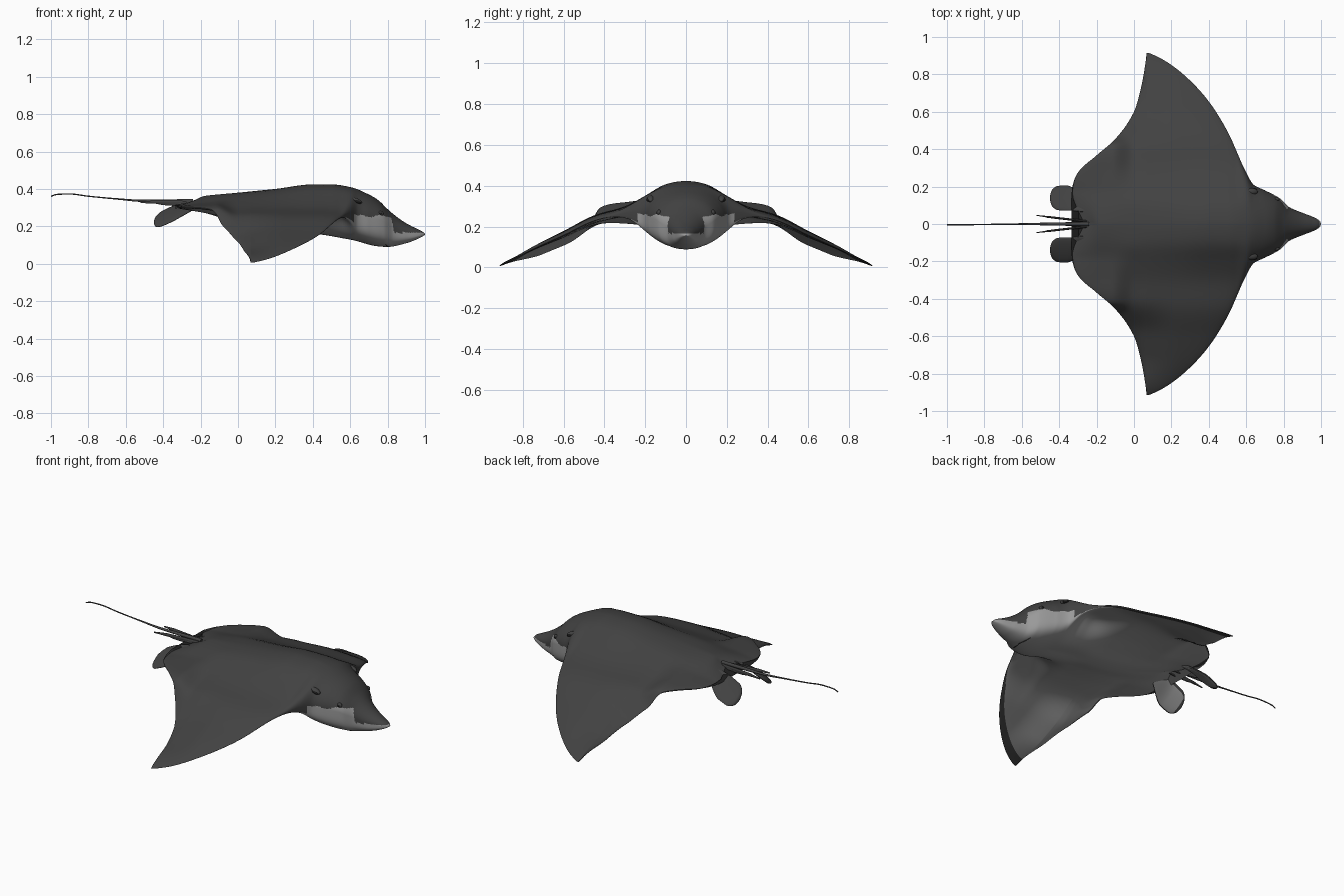
import bpy, bmesh, math
from mathutils import Vector

if "Cube" in bpy.data.objects:
    bpy.data.objects.remove(bpy.data.objects["Cube"])


def material(name, v):
    m = bpy.data.materials.new(name)
    m.diffuse_color = (v, v, v, 1)
    m.use_nodes = True
    m.node_tree.nodes["Principled BSDF"].inputs["Base Color"].default_value = m.diffuse_color
    return m


DARK = material("dark grey skin", 0.054)
LIGHT = material("pale underside", 0.32)
BLACK = material("black", 0.012)


def smooth(a, b, x):
    t = min(1, max(0, (x - a) / (b - a)))
    return t * t * (3 - 2 * t)


def curve(pts):
    """Smooth monotone interpolation through (x, value) points."""
    d = [(q[1] - p[1]) / (q[0] - p[0]) for p, q in zip(pts, pts[1:])]
    m = [d[0]] + [2 * a * b / (a + b) if a * b > 0 else 0 for a, b in zip(d, d[1:])] + [d[-1]]

    def f(x):
        x = min(pts[-1][0], max(pts[0][0], x))
        i = 0
        while i < len(pts) - 2 and x > pts[i + 1][0]:
            i += 1
        (x0, y0), (x1, y1) = pts[i], pts[i + 1]
        h = x1 - x0
        t = (x - x0) / h
        return (y0 * (1 + 2 * t) * (1 - t) ** 2 + h * m[i] * t * (1 - t) ** 2
                + y1 * t * t * (3 - 2 * t) + h * m[i + 1] * t * t * (t - 1))
    return f


def loft(name, rings, mats, rule=None):
    """Skin a list of closed rings; rule(centre, normal) picks the material."""
    bm = bmesh.new()
    vs = [[bm.verts.new(p) for p in r] for r in rings]
    n = len(vs[0])
    for a, b in zip(vs, vs[1:]):
        for j in range(n):
            bm.faces.new((a[j], a[(j + 1) % n], b[(j + 1) % n], b[j]))
    bm.faces.new(vs[0])
    bm.faces.new(vs[-1])
    bmesh.ops.recalc_face_normals(bm, faces=bm.faces)
    if rule:
        bm.normal_update()
        for f in bm.faces:
            f.material_index = rule(f.calc_center_median(), f.normal)
    me = bpy.data.meshes.new(name)
    bm.to_mesh(me)
    bm.free()
    for m in mats:
        me.materials.append(m)
    ob = bpy.data.objects.new(name, me)
    bpy.context.collection.objects.link(ob)
    bpy.ops.object.select_all(action='DESELECT')
    bpy.context.view_layer.objects.active = ob
    ob.select_set(True)
    bpy.ops.object.shade_smooth_by_angle(angle=math.radians(50))
    return ob


# Body profiles along x: half width, top line, bottom line, head side line
half_w = curve([(-.335, .15), (-.33, .2), (-.3, .275), (-.2, .367), (-.1, .455), (0, .6),
                (.04, .74), (.064, .88), (.068, .915), (.12, .897), (.2, .85), (.3, .767), (.4, .655),
                (.5, .495), (.6, .275), (.64, .21), (.7, .18), (.78, .137), (.83, .09), (.9, .06),
                (.97, .032), (.995, .014), (1, .003)])
top_z = curve([(-.335, .325), (-.2, .36), (0, .38), (.2, .4), (.4, .424), (.5, .424), (.6, .41),
               (.7, .37), (.75, .34), (.8, .292), (.85, .25), (.9, .216), (.95, .19), (.985, .173), (1, .159)])
bot_z = curve([(-.335, .312), (-.2, .28), (0, .22), (.2, .18), (.43, .16), (.6, .13), (.75, .093),
               (.8, .09), (.9, .11), (.98, .142), (1, .155)])
side_z = curve([(.5, .25), (.64, .25), (.76, .235), (.83, .195), (.9, .167), (1, .157)])
wing_z = curve([(0, .33), (.1, .323), (.2, .296), (.3, .266), (.44, .233), (.6, .158), (.76, .085), (.915, .006)])


def body_point(x, t):
    c, s = math.cos(t), math.sin(t)
    y = half_w(x) * c
    a = abs(y)
    # drooping wing, curled up beside the tail and drooping behind mid span
    z = wing_z(a) + .05 * smooth(.0, -.12, x) * smooth(.1, .4, a) * smooth(.48, .42, a)
    z -= .042 * smooth(.25, 0, x) * smooth(.4, .58, a) * smooth(.9, .7, a)
    # back dome and belly, the belly squarer toward the neck
    if s >= 0:
        z += (top_z(x) - .36) * math.exp(-(a / .21) ** 2.4) + .03 * s * (1 - .5 * smooth(0, -.2, x) * smooth(0, .2, a))
    else:
        k = smooth(.3, .5, x)
        z += (bot_z(x) - .31) * math.exp(-(a / (.25 - .05 * k)) ** (2 + 2 * k)) + .02 * s
    # rounded head section
    e = side_z(x)
    h = e + ((top_z(x) - e) * s if s >= 0 else -(e - bot_z(x)) * (-s) ** .5)
    w = smooth(.54, .67, x)
    # notch between the rear lobes
    nx = x + .07 * max(0, 1 - a / .15) * smooth(-.15, -.335, x)
    return Vector((nx, y, z * (1 - w) + h * w))


def body_colour(c, n):
    a = abs(c.y)
    if c.x > .62:
        # pale cheeks and jaw, stepping down to the snout
        line = .255 + .006 * math.sin(c.x * 60)
        line += (.166 - line) * smooth(.815, .84, c.x)
        return int(c.z < line)
    rim = .975 if c.x < .06 else .94 + .045 * smooth(.45, .55, c.x)
    return int(c.x > -.3 and n.z < 0 and a < rim * half_w(c.x) and a < .87)


N = 160
xs = {round(-.33 + .01 * i, 4) for i in range(134)} | {round(.6 + .004 * i, 4) for i in range(100)}
xs = sorted(x for x in xs | {-.335, .035, .045, .055, .064, .066, .068, .075, .995} if x <= 1)
loft("body", [[body_point(x, 2 * math.pi * j / N) for j in range(N)] for x in xs],
     [DARK, LIGHT], body_colour)


def tube(name, pts, radii, flat=1.0, mat=DARK):
    """Round or flattened tapered tube running along x."""
    rings = [[(x, y + r * math.cos(k * math.pi / 5), z + r * flat * math.sin(k * math.pi / 5))
              for k in range(10)] for (x, y, z), r in zip(pts, radii)]
    return loft(name, rings, [mat])


# Whip tail
tail_z = curve([(-1, .36), (-.97, .371), (-.9, .373), (-.8, .361), (-.65, .347), (-.5, .336), (-.2, .335)])
tx = [-.24 - .02 * i for i in range(39)]
tube("tail", [(x, -.004 * smooth(-.5, -1, x), tail_z(x)) for x in tx],
     [.0035 + .0075 * smooth(-.75, -.2, x) for x in tx])


def blob(name, loc, size, mat, rot=(0, 0, 0)):
    bpy.ops.mesh.primitive_uv_sphere_add(segments=20, ring_count=12, location=loc, rotation=rot)
    ob = bpy.context.object
    ob.name = name
    ob.scale = size
    ob.data.materials.append(mat)
    bpy.ops.object.shade_smooth()


fin_w = curve([(0, .025), (.3, .053), (.6, .067), (.8, .065), (.92, .05), (.98, .028), (1, .008)])


def fin_mid(u):
    return .1 + .039 * smooth(0, .6, u)


def fin_colour(c, n):
    u = (-.23 - c.x) / .22
    return int(n.z < -.3 and u < .92 and abs(abs(c.y) - fin_mid(u)) < .82 * fin_w(u))


for side, label in ((1, "left"), (-1, "right")):
    # Pelvic paddle, outer edge hanging lower
    rings = []
    for i in range(33):
        u = i / 32
        w, x, cz = fin_w(u), -.23 - .22 * u, .31 - .09 * u ** 1.2
        ring = []
        for k in range(24):
            a = 2 * math.pi * k / 24
            dy = w * math.cos(a)
            ring.append((x, side * (fin_mid(u) + dy),
                         cz - .6 * dy + .013 * math.sin(a) * min(1, w / .03)))
        rings.append(ring)
    loft(label + "_pelvic_fin", rings, [DARK, LIGHT], fin_colour)

    # Slender upright blades beside the tail
    tube(label + "_long_blade", [(-.25, side * .014, .325), (-.34, side * .024, .328),
                                 (-.45, side * .037, .33), (-.52, side * .046, .328)],
         [.006, .006, .005, .002], 1.8)
    tube(label + "_short_blade", [(-.25, side * .016, .318), (-.32, side * .022, .318),
                                  (-.4, side * .03, .322), (-.47, side * .036, .33)],
         [.006, .006, .005, .002], 1.8)

    # Spiracle: low lid over a dark opening
    p = body_point(.63, math.acos(.8))
    blob(label + "_spiracle_lid", (p.x, side * (p.y - .004), p.z - .004), (.034, .018, .014), DARK, (0, .35, 0))
    blob(label + "_spiracle_opening", (p.x + .006, side * (p.y + .007), p.z - .008),
         (.022, .01, .008), BLACK, (0, .35, 0))

    # Eye
    p = body_point(.762, math.asin(.36))
    blob(label + "_eye_socket", (p.x, side * (p.y - .006), p.z), (.016, .011, .014), DARK)
    blob(label + "_eye", (p.x + .001, side * (p.y + .001), p.z), (.008, .006, .007), BLACK)

# Mouth slit across the underside of the head
mouth = []
for i in range(13):
    p = body_point(.81 - .02 * abs(i - 6) / 6, math.radians(-125 + 70 * i / 12))
    mouth.append([(p.x + .003 * math.cos(k * math.pi / 3), p.y, p.z + .002 * math.sin(k * math.pi / 3))
                  for k in range(6)])
loft("mouth", mouth, [BLACK])
